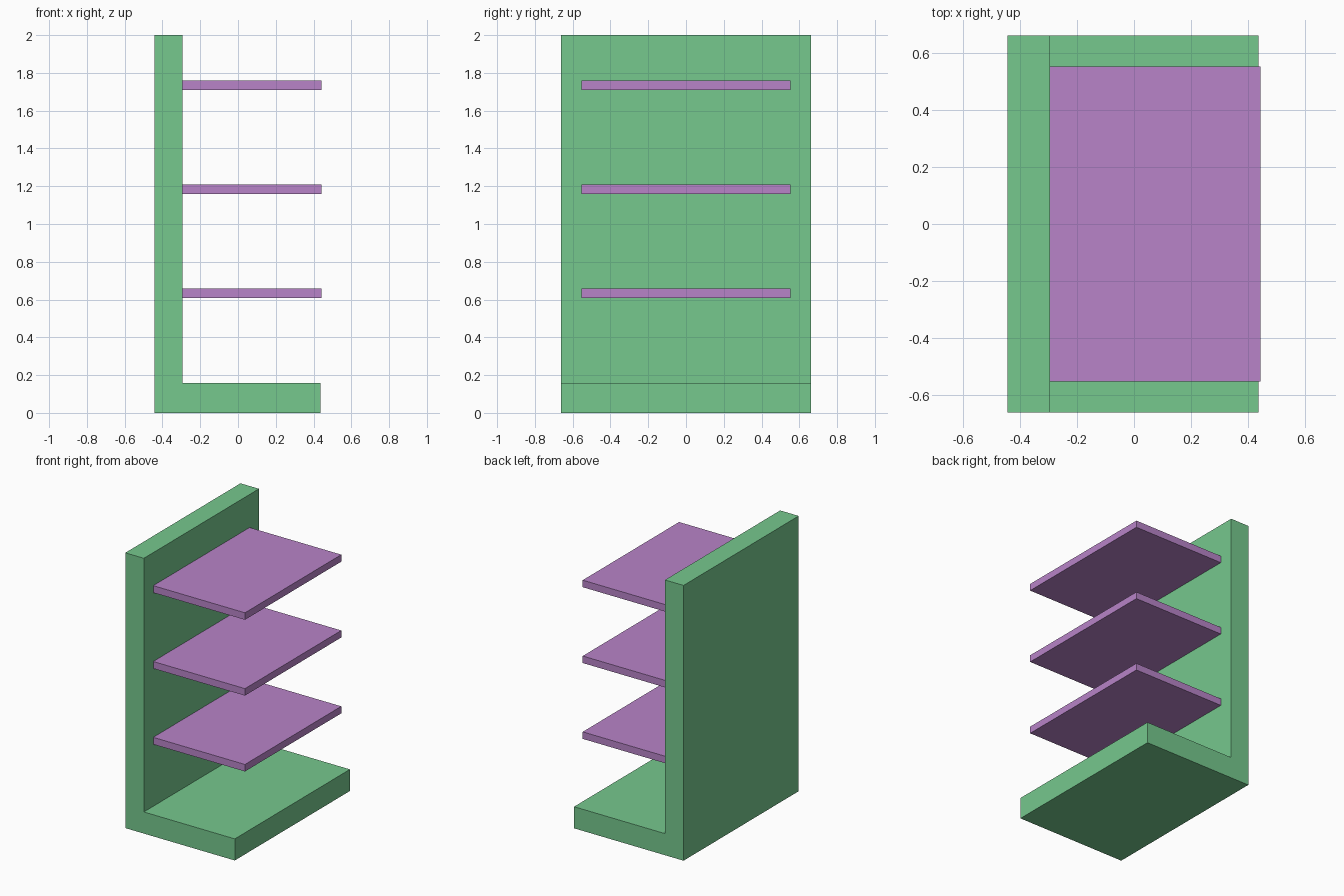
import bpy, bmesh

if "Cube" in bpy.data.objects:
    bpy.data.objects.remove(bpy.data.objects["Cube"])


def material(name, color):
    m = bpy.data.materials.new(name)
    m.diffuse_color = color
    m.use_nodes = True
    m.node_tree.nodes["Principled BSDF"].inputs["Base Color"].default_value = m.diffuse_color
    return m


def extrude_profile(name, profile, half_width, mat):
    """Extrude an x/z outline symmetrically along y."""
    bm = bmesh.new()
    face = bm.faces.new([bm.verts.new((x, -half_width, z)) for x, z in profile])
    result = bmesh.ops.extrude_face_region(bm, geom=[face], use_keep_orig=True)
    verts = [v for v in result["geom"] if isinstance(v, bmesh.types.BMVert)]
    bmesh.ops.translate(bm, verts=verts, vec=(0, 2 * half_width, 0))
    bmesh.ops.recalc_face_normals(bm, faces=bm.faces[:])
    mesh = bpy.data.meshes.new(name)
    bm.to_mesh(mesh)
    bm.free()
    mesh.materials.append(mat)
    obj = bpy.data.objects.new(name, mesh)
    bpy.context.collection.objects.link(obj)
    return obj


green = material("frame_green", (0.18, 0.58, 0.27, 1))
purple = material("shelf_purple", (0.48, 0.23, 0.58, 1))

BACK, INNER, FRONT = -0.443, -0.294, 0.437

# L-shaped frame: upright back panel and base in one piece
extrude_profile("frame", [(BACK, 0), (FRONT, 0), (FRONT, 0.157), (INNER, 0.157),
                          (INNER, 2), (BACK, 2)], 0.661, green)

# Three evenly spaced shelves standing out from the back panel
for i in range(3):
    z0 = 0.607 + i * 0.551
    z1 = z0 + 0.051
    extrude_profile(f"shelf_{i + 1}", [(INNER, z0), (0.443, z0), (0.443, z1), (INNER, z1)],
                    0.553, purple)
